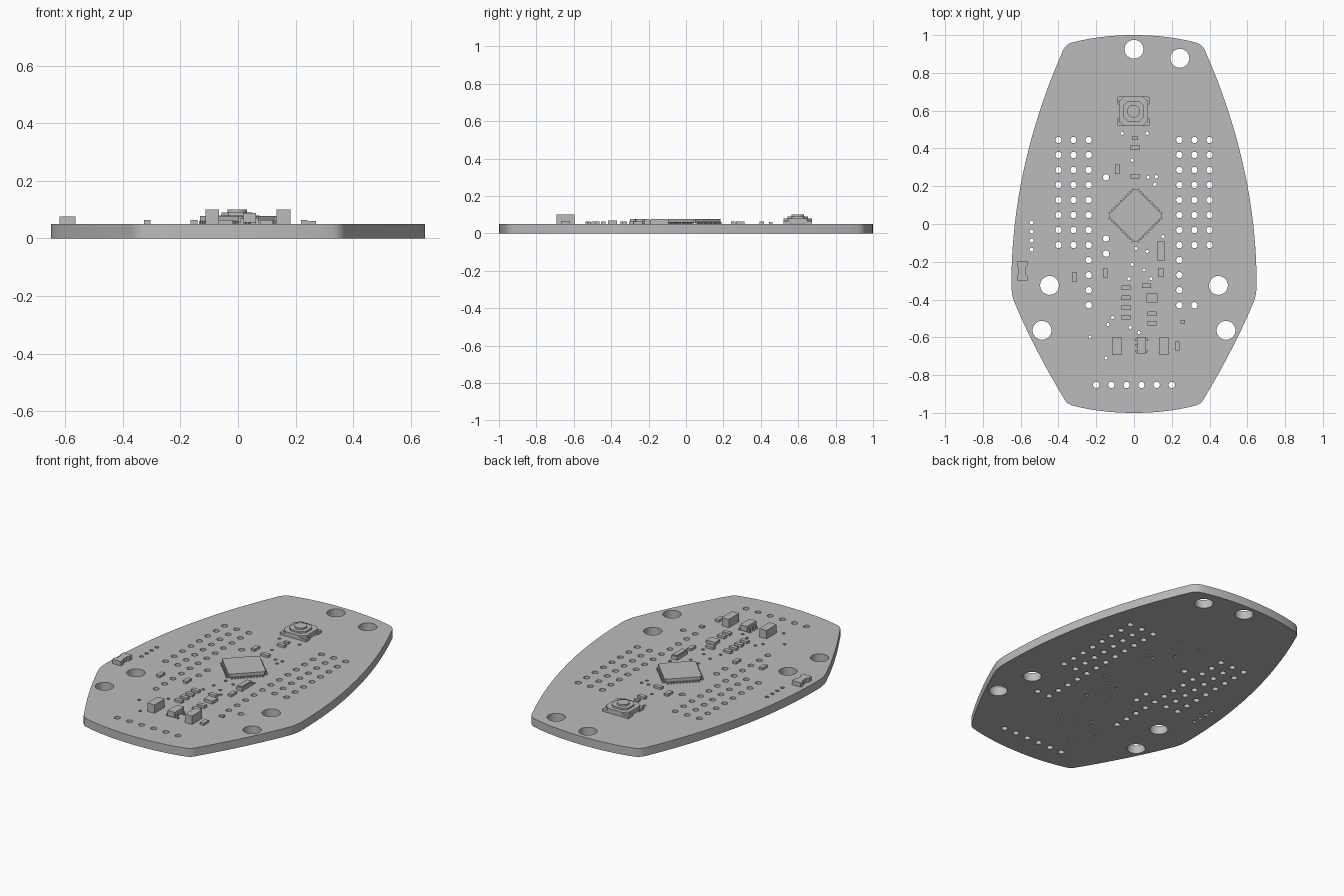
import bpy
import bmesh
from math import sin, cos, pi
from mathutils import Vector, Matrix

if "Cube" in bpy.data.objects:
    bpy.data.objects.remove(bpy.data.objects["Cube"])

GREY = (0.5, 0.5, 0.5, 1)
grey = bpy.data.materials.new("plain grey")
grey.use_nodes = True
grey.diffuse_color = GREY
grey.node_tree.nodes["Principled BSDF"].inputs["Base Color"].default_value = GREY

TOP = 0.05  # upper surface of the board


def add_object(name, mesh, smooth=False):
    mesh.materials.clear()
    mesh.materials.append(grey)
    obj = bpy.data.objects.new(name, mesh)
    bpy.context.collection.objects.link(obj)
    if smooth:
        bpy.ops.object.select_all(action="DESELECT")
        bpy.context.view_layer.objects.active = obj
        obj.select_set(True)
        bpy.ops.object.shade_smooth_by_angle()
    return obj


def finish(name, bm, matrix=None, smooth=False):
    bmesh.ops.recalc_face_normals(bm, faces=bm.faces)
    if matrix:
        bm.transform(matrix)
    mesh = bpy.data.meshes.new(name)
    bm.to_mesh(mesh)
    bm.free()
    return add_object(name, mesh, smooth)


def prism(bm, points, low, high):
    face = bm.faces.new([bm.verts.new((x, y, low)) for x, y in points])
    new = bmesh.ops.extrude_face_region(bm, geom=[face])["geom"]
    verts = [v for v in new if isinstance(v, bmesh.types.BMVert)]
    bmesh.ops.translate(bm, verts=verts, vec=(0, 0, high - low))


def box(bm, x, y, w, d, low, high):
    w, d = w / 2, d / 2
    prism(bm, [(x - w, y - d), (x + w, y - d), (x + w, y + d), (x - w, y + d)], low, high)


def circle(x, y, r, sides):
    return [(x + r * cos(2 * pi * i / sides), y + r * sin(2 * pi * i / sides)) for i in range(sides)]


def cut_square(half, cut):
    a, b = half, half - cut
    return [(a, -b), (a, b), (b, a), (-b, a), (-a, b), (-a, -b), (-b, -a), (b, -a)]


def bend(start, control, end, steps):
    a, b, c = Vector(start), Vector(control), Vector(end)
    ts = [i / steps for i in range(steps)]
    return [tuple(a * (1 - t) ** 2 + b * 2 * t * (1 - t) + c * t * t) for t in ts]


# Board outline: right half, then mirrored
half = bend((0, 1), (0.18, 1), (0.33, 0.96), 8)
half += bend((0.33, 0.96), (0.36, 0.95), (0.375, 0.92), 5)
half += bend((0.375, 0.92), (0.645, 0.31), (0.649, -0.3), 24)
half += bend((0.649, -0.3), (0.652, -0.36), (0.635, -0.41), 5)
half += bend((0.635, -0.41), (0.53, -0.66), (0.373, -0.92), 10)
half += bend((0.373, -0.92), (0.36, -0.95), (0.33, -0.96), 5)
half += bend((0.33, -0.96), (0.18, -1), (0, -1), 8) + [(0, -1)]
outline = half + [(-x, y) for x, y in half[-2:0:-1]]

# Mounting holes, pin holes and small vias
loops = [outline]
mounts = [(0, 0.925), (0.243, 0.877)]
mounts += [(s * x, y) for s in (-1, 1) for x, y in ((0.447, -0.325), (0.487, -0.563))]
loops += [circle(x, y, 0.05, 32) for x, y in mounts]

pins = [(0.32, -0.43), (-0.148, 0.247), (-0.148, -0.077), (-0.148, -0.157)]
for s in (-1, 1):
    for col in range(3):
        rows = 12 if col == 0 else 8
        pins += [(s * (0.24 + 0.08 * col), 0.445 - 0.0795 * r) for r in range(rows)]
pins += [(-0.2 + 0.08 * i, -0.852) for i in range(6)]
loops += [circle(x, y, 0.017, 16) for x, y in pins]

loops += [circle(-0.542, 0.008 - 0.048 * i, 0.011, 12) for i in range(4)]
vias = [(-.063, .48), (.07, .48), (-.01, .337), (.075, .248), (.118, .25), (.11, .21),
        (.01, -.13), (.07, -.145), (.153, -.067), (-.01, -.215), (.053, -.243),
        (-.027, -.29), (.09, -.29), (-.113, -.495), (-.137, -.532), (-.233, -.598),
        (-.02, -.547), (.027, -.574), (-.148, -.71)]
loops += [circle(x, y, 0.009, 10) for x, y in vias]

# Board: filled flat curve with thickness
curve = bpy.data.curves.new("board_profile", "CURVE")
curve.dimensions = "2D"
curve.fill_mode = "BOTH"
curve.extrude = TOP / 2
for loop in loops:
    spline = curve.splines.new("POLY")
    spline.points.add(len(loop) - 1)
    for point, (x, y) in zip(spline.points, loop):
        point.co = (x, y, 0, 1)
    spline.use_cyclic_u = True
helper = bpy.data.objects.new("board_profile", curve)
bpy.context.collection.objects.link(helper)
flat = bpy.data.meshes.new_from_object(helper.evaluated_get(bpy.context.evaluated_depsgraph_get()))
bpy.data.objects.remove(helper)
bm = bmesh.new()
bm.from_mesh(flat)
bmesh.ops.remove_doubles(bm, verts=bm.verts, dist=0.0001)
finish("board", bm, Matrix.Translation((0, 0, TOP / 2)), smooth=True)

# Small surface parts: position and whether they lie along x
small = [(.005, .405, True), (.005, .253, True), (-.088, .29, False), (.143, -.257, False),
         (-.153, -.26, False), (-.315, -.28, False), (.067, -.328, True), (.095, -.475, True),
         (.095, -.525, True), (.23, -.645, False)]
small += [(-.042, -.338 - .052 * i, True) for i in range(4)]
bm = bmesh.new()
for x, y, along in small:
    w, d = (0.048, 0.024) if along else (0.024, 0.048)
    box(bm, x, y, w, d, TOP, 0.064)
finish("small_resistors", bm)

bm = bmesh.new()
box(bm, 0.005, 0.453, 0.03, 0.018, TOP, 0.061)
box(bm, 0.258, -0.518, 0.026, 0.02, TOP, 0.061)
box(bm, 0.095, -0.392, 0.058, 0.048, TOP, 0.068)
finish("indicator_lights", bm)

# Tall capacitors and the long diode
bm = bmesh.new()
for x in (-0.09, 0.158):
    box(bm, x, -0.645, 0.047, 0.096, TOP, 0.1)
finish("tall_capacitors", bm)
bm = bmesh.new()
box(bm, 0.143, -0.143, 0.036, 0.1, TOP, 0.072)
box(bm, 0.143, -0.143, 0.028, 0.09, 0.072, 0.077)
finish("long_diode", bm)

# Voltage regulator with three leads on one side and two on the other
bm = bmesh.new()
box(bm, 0.04, -0.643, 0.046, 0.088, 0.056, 0.088)
for side, rows in ((-1, (-1, 0, 1)), (1, (-1, 1))):
    for row in rows:
        y = -0.643 + 0.03 * row
        box(bm, 0.04 + side * 0.026, y, 0.012, 0.013, TOP, 0.07)
        box(bm, 0.04 + side * 0.034, y, 0.012, 0.013, TOP, 0.055)
finish("regulator", bm)

# Crystal at the edge, waisted in the middle
bm = bmesh.new()
side = [(0.028, -0.052), (0.028, -0.026), (0.019, -0.018), (0.019, 0.018), (0.028, 0.026), (0.028, 0.052)]
prism(bm, side + [(-x, y) for x, y in reversed(side)], TOP, 0.076)
finish("edge_crystal", bm, Matrix.Translation((-0.592, -0.248, 0)))

# Main chip, turned on its corner, with leads on all four sides
place = Matrix.Translation((0.008, 0.045, 0)) @ Matrix.Rotation(pi / 4, 4, "Z")
bm = bmesh.new()
prism(bm, cut_square(0.103, 0.008), 0.056, 0.077)
finish("main_chip", bm, place)
bm = bmesh.new()
for i in range(11):
    p = (i - 5) * 0.0172
    for s in (-1, 1):
        box(bm, s * 0.105, p, 0.016, 0.008, TOP, 0.06)
        box(bm, p, s * 0.105, 0.008, 0.016, TOP, 0.06)
finish("chip_leads", bm, place)

# Push button: stepped housing, round plunger and corner leads
place = Matrix.Translation((-0.003, 0.597, 0))
bm = bmesh.new()
prism(bm, cut_square(0.077, 0.027), 0.053, 0.08)
prism(bm, cut_square(0.054, 0.024), 0.08, 0.09)
finish("button_housing", bm, place)
bm = bmesh.new()
prism(bm, circle(0, 0, 0.034, 32), 0.09, 0.1)
finish("button_plunger", bm, place, smooth=True)
bm = bmesh.new()
for sx in (-1, 1):
    for sy in (-1, 1):
        box(bm, sx * 0.064, sy * 0.067, 0.028, 0.02, 0.052, 0.066)
        box(bm, sx * 0.08, sy * 0.055, 0.009, 0.04, TOP, 0.066)
finish("button_leads", bm, place)
